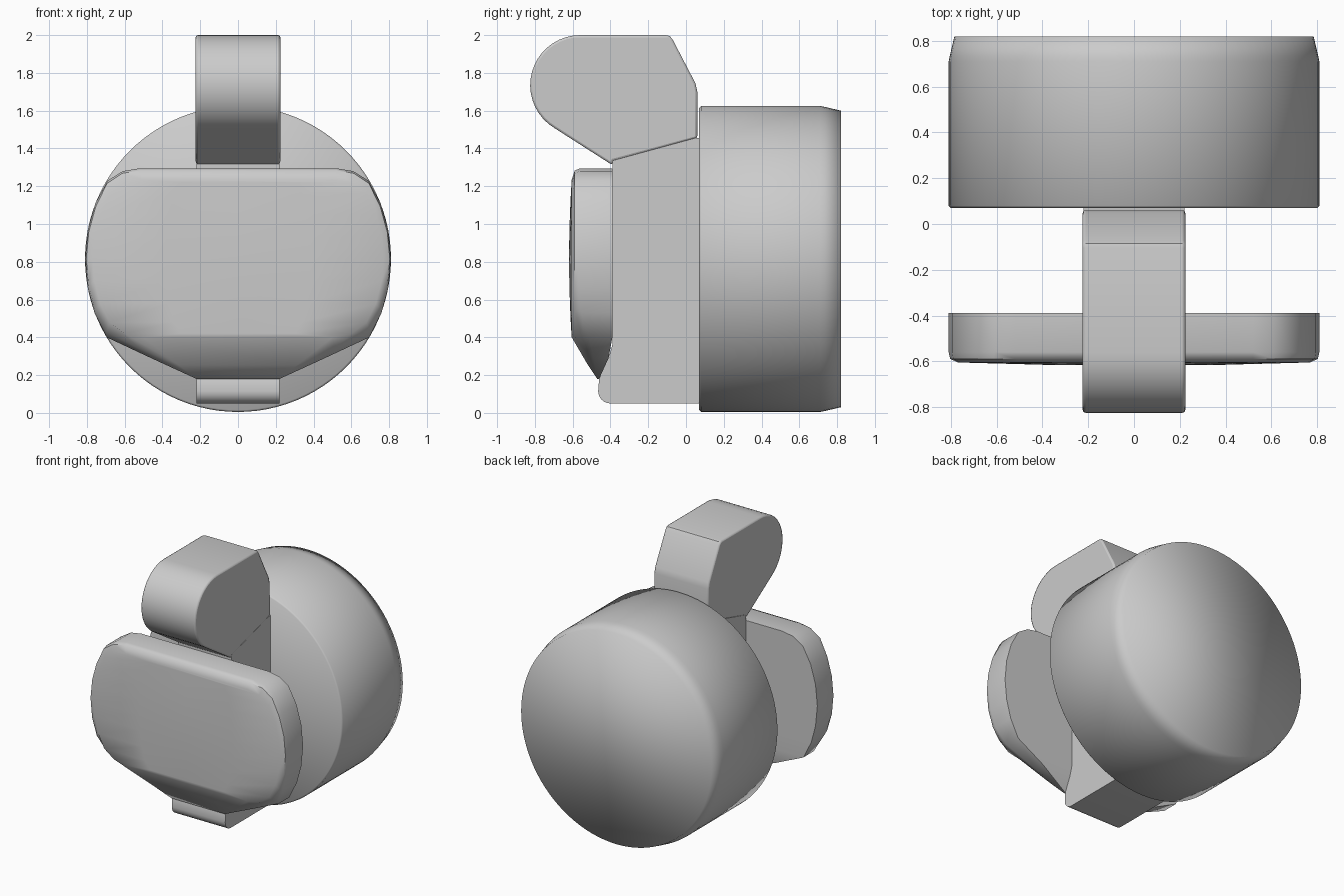
import bpy, bmesh, math

if "Cube" in bpy.data.objects:
    bpy.data.objects.remove(bpy.data.objects["Cube"])


def make_object(name, bm, angle=35, bevel=0.0):
    bmesh.ops.recalc_face_normals(bm, faces=bm.faces)
    me = bpy.data.meshes.new(name)
    bm.to_mesh(me)
    bm.free()
    ob = bpy.data.objects.new(name, me)
    bpy.context.collection.objects.link(ob)
    bpy.ops.object.select_all(action='DESELECT')
    ob.select_set(True)
    bpy.context.view_layer.objects.active = ob
    bpy.ops.object.shade_smooth_by_angle(angle=math.radians(angle))
    if bevel:
        m = ob.modifiers.new("edge", 'BEVEL')
        m.width = bevel
        m.segments = 2
        m.limit_method = 'ANGLE'
        m.angle_limit = math.radians(60)
    return ob


def arc(cy, cz, r, a0, a1, n):
    return [(cy + r * math.cos(math.radians(a0 + (a1 - a0) * i / n)),
             cz + r * math.sin(math.radians(a0 + (a1 - a0) * i / n))) for i in range(n + 1)]


def extrude_profile(name, profile, half_width, bevel):
    """Side profile in (y, z), extruded across x."""
    bm = bmesh.new()
    left = [bm.verts.new((-half_width, y, z)) for y, z in profile]
    right = [bm.verts.new((half_width, y, z)) for y, z in profile]
    bm.faces.new(left)
    bm.faces.new(right)
    n = len(profile)
    for i in range(n):
        j = (i + 1) % n
        bm.faces.new((left[i], left[j], right[j], right[i]))
    return make_object(name, bm, 35, bevel)


def lathe_y(name, rings, cz, seg):
    """Capped turned part around the y axis; rings are (radius, y)."""
    bm = bmesh.new()
    loops = [[bm.verts.new((r * math.cos(2 * math.pi * i / seg), y,
                            cz + r * math.sin(2 * math.pi * i / seg))) for i in range(seg)]
             for r, y in rings]
    for a, b in zip(loops, loops[1:]):
        for i in range(seg):
            j = (i + 1) % seg
            bm.faces.new((a[i], a[j], b[j], b[i]))
    bm.faces.new(loops[0])
    bm.faces.new(loops[-1])
    return make_object(name, bm, 80)


# Round drum at the back, with a shallow chamfered rear rim
lathe_y("drum", [(0.80, 0.07), (0.81, 0.08), (0.81, 0.71), (0.805, 0.735), (0.785, 0.82)], 0.815, 96)

# Upright block joining drum and front plate
block = [(0.08, 0.05)] + arc(-0.40, 0.115, 0.065, 270, 180, 6)
block += [(-0.46, 0.18), (-0.41, 0.29), (-0.39, 0.36), (-0.39, 1.335), (0.05, 1.455), (0.08, 1.455)]
extrude_profile("centre_block", block, 0.22, 0)

# Thumb lever on top
lever = [(0.06, 1.455), (0.06, 1.70), (0.05, 1.745), (-0.07, 1.975), (-0.085, 1.995), (-0.105, 2.0)]
lever += arc(-0.56, 1.735, 0.265, 90, 239, 18)
lever += [(-0.39, 1.312), (-0.385, 1.335)]
extrude_profile("thumb_lever", lever, 0.224, 0.012)

# Front plate: outer outline (half), matching front-face outline, and depths
outer = [(.52, 1.295), (.61, 1.28), (.69, 1.23), (.755, 1.11), (.795, .97), (.81, .815),
         (.795, .66), (.76, .53), (.695, .40), (.46, .29), (.22, .18)]
inner = [(.50, 1.235), (.60, 1.22), (.68, 1.16), (.73, 1.05), (.76, .93), (.77, .815),
         (.76, .70), (.73, .58), (.68, .48), (.60, .42), (.50, .40)]
back_y = [-.39] * 9 + [-.41, -.46]
mid_y = [-.56] * 7 + [-.55, -.51, -.49, -.47]


def front_plate():
    bm = bmesh.new()
    n = len(outer)

    def loop(points, depths):
        pts = [(x, y, z) for (x, z), y in zip(points, depths)]
        return [bm.verts.new(p) for p in pts] + [bm.verts.new((-x, y, z)) for x, y, z in reversed(pts)]

    soft = [((a[0] + 2 * b[0]) / 3 + .007 * (i < 9), (a[1] + 2 * b[1]) / 3 + (.008 if i < 3 else 0))
            for i, (b, a) in enumerate(zip(outer, inner))]
    soft_y = [(2 * y - .605) / 3 - (.014 if i < 8 else .004) for i, y in enumerate(mid_y)]
    loops = [loop(outer, back_y), loop(outer, mid_y), loop(soft, soft_y), loop(inner, [-.605] * n)]
    for a, b in zip(loops, loops[1:]):
        for i in range(2 * n):
            j = (i + 1) % (2 * n)
            bm.faces.new((a[i], a[j], b[j], b[i]))
    # Flat back, closed in strips from side to side
    k = loops[0]
    for i in range(n - 1):
        bm.faces.new((k[i], k[i + 1], k[-2 - i], k[-1 - i]))
    # Slightly domed front face
    f = loops[-1]
    cols = []
    for i, (x, z) in enumerate(inner):
        bulge = .014 * (1 - ((z - .815) / .42) ** 2)
        row = [f[i]]
        if 0 < i < n - 1:
            row += [bm.verts.new((x * t, -.605 - bulge * (1 - t * t), z)) for t in (.5, 0, -.5)]
        cols.append(row + [f[-1 - i]])
    for a, b in zip(cols, cols[1:]):
        if len(a) == len(b):
            for i in range(len(a) - 1):
                bm.faces.new((a[i], a[i + 1], b[i + 1], b[i]))
        else:
            bm.faces.new(a + b[::-1])
    return make_object("front_plate", bm, 50)


front_plate()
